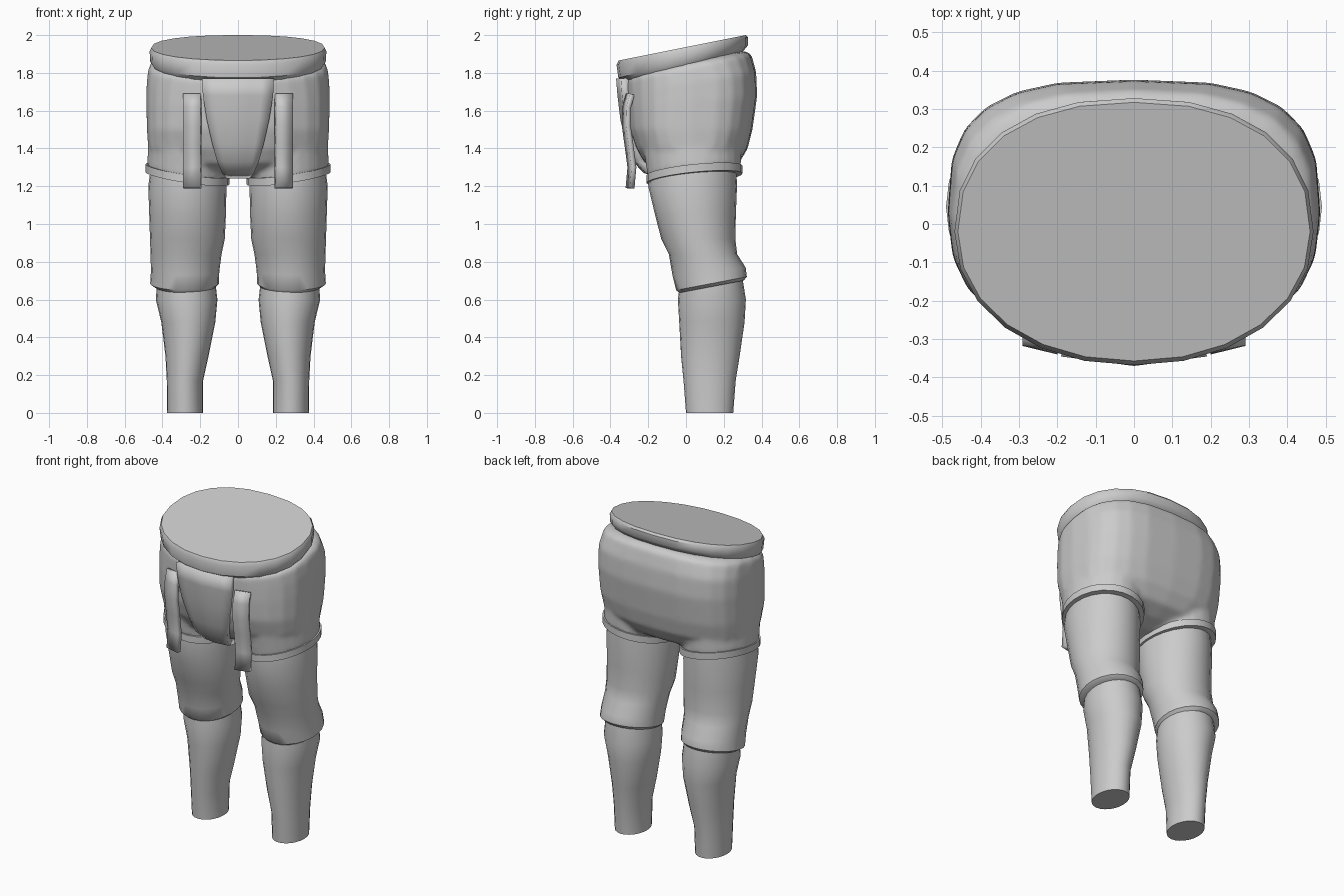
import bpy
import bmesh
from math import cos, sin, pi, radians, copysign

cube = bpy.data.objects.get("Cube")
if cube:
    bpy.data.objects.remove(cube, do_unlink=True)

grey = bpy.data.materials.new("plain grey")
grey.use_nodes = True
grey.diffuse_color = (0.6, 0.6, 0.6, 1)
grey.node_tree.nodes["Principled BSDF"].inputs["Base Color"].default_value = (0.6, 0.6, 0.6, 1)

SIDES = 24


def ring(bm, cx, cy, z, rx, ry, slope_x=0, slope_y=0, front=2.0, back=2.0):
    """Rounded cross-section, tilted by the slopes; front and back set its squareness."""
    verts = []
    for i in range(SIDES):
        a = 2 * pi * i / SIDES
        power = 2 / (back if sin(a) > 0 else front)
        dx = rx * copysign(abs(cos(a)) ** power, cos(a))
        dy = ry * copysign(abs(sin(a)) ** power, sin(a))
        verts.append(bm.verts.new((cx + dx, cy + dy, z + slope_x * dx + slope_y * dy)))
    return verts


def loft(bm, sections):
    """Skin a stack of cross-sections and close both ends."""
    rings = [ring(bm, *s) for s in sections]
    for a, b in zip(rings, rings[1:]):
        for i in range(SIDES):
            j = (i + 1) % SIDES
            bm.faces.new((a[i], a[j], b[j], b[i]))
    bm.faces.new(rings[0])
    bm.faces.new(rings[-1])


def finish(name, bm, mirror=False, closed=True):
    if closed:
        bmesh.ops.recalc_face_normals(bm, faces=bm.faces)
    mesh = bpy.data.meshes.new(name)
    bm.to_mesh(mesh)
    bm.free()
    mesh.materials.append(grey)
    obj = bpy.data.objects.new(name, mesh)
    bpy.context.collection.objects.link(obj)
    bpy.ops.object.select_all(action='DESELECT')
    obj.select_set(True)
    bpy.context.view_layer.objects.active = obj
    bpy.ops.object.shade_smooth_by_angle(angle=radians(40))
    if mirror:
        obj.modifiers.new("Mirror", 'MIRROR')
    return obj


def lofted(name, sections, mirror=False):
    bm = bmesh.new()
    loft(bm, sections)
    return finish(name, bm, mirror)


def panel(name, rows, thickness, mirror=False):
    """Cloth panel facing the front, given as rows of points and thickened inward."""
    bm = bmesh.new()
    grid = [[bm.verts.new(p) for p in row] for row in rows]
    for a, b in zip(grid, grid[1:]):
        for j in range(len(a) - 1):
            bm.faces.new((a[j], b[j], b[j + 1], a[j + 1]))
    obj = finish(name, bm, mirror, closed=False)
    solid = obj.modifiers.new("Thickness", 'SOLIDIFY')
    solid.thickness = thickness
    solid.offset = -1


# Breeches: hips and two short legs fused into one smooth shell
bm = bmesh.new()
loft(bm, [
    (0, 0.00, 1.850, 0.450, 0.310, 0, 0.22, 2.2, 2.4),
    (0, 0.01, 1.830, 0.474, 0.337, 0, 0.20, 2.3, 2.7),
    (0, 0.025, 1.75, 0.484, 0.347, 0, 0.15, 2.4, 3.0),
    (0, 0.03, 1.65, 0.486, 0.347, 0, 0.08, 2.5, 3.0),
    (0, 0.025, 1.50, 0.483, 0.327, 0, 0, 2.6, 3.0),
    (0, 0.03, 1.40, 0.476, 0.297, 0, 0, 2.6, 2.8),
    (0, 0.03, 1.32, 0.420, 0.250, 0, 0, 2.5, 2.5),
    (0, 0.03, 1.27, 0.300, 0.160),
    (0, 0.03, 1.245, 0.20, 0.070)])
for side in (-1, 1):
    loft(bm, [
        (side * 0.25, 0.03, 1.55, 0.190, 0.240),
        (side * 0.268, 0.035, 1.40, 0.208, 0.260, side * 0.07, 0.05),
        (side * 0.27, 0.045, 1.265, 0.213, 0.246, side * 0.15, 0.1)])
breeches = finish("breeches", bm)
fuse = breeches.modifiers.new("Fuse", 'REMESH')
fuse.mode = 'VOXEL'
fuse.voxel_size = 0.014
fuse.use_smooth_shade = True
soften = breeches.modifiers.new("Soften", 'SMOOTH')
soften.factor = 0.5
soften.iterations = 8

# Waistband, tilted down toward the front and closed on top
lofted("waistband", [
    (0, -0.015, 1.835, 0.448, 0.318, 0, 0.25, 2.1, 2.3),
    (0, -0.015, 1.860, 0.465, 0.343, 0, 0.25, 2.1, 2.3),
    (0, -0.02, 1.915, 0.468, 0.348, 0, 0.21, 2.1, 2.3),
    (0, -0.02, 1.933, 0.459, 0.337, 0, 0.20, 2.1, 2.3)])

# Trim bands around the breeches hems
lofted("hem_band", [
    (0.268, 0.045, 1.242, 0.222, 0.254, 0.15, 0.1),
    (0.268, 0.045, 1.284, 0.222, 0.254, 0.15, 0.1)], mirror=True)

# Thigh sleeves ending just below the knee
lofted("thigh", [
    (0.268, 0.04, 1.33, 0.190, 0.225),
    (0.268, 0.035, 1.20, 0.207, 0.235),
    (0.267, 0.05, 1.05, 0.203, 0.214),
    (0.268, 0.065, 0.92, 0.198, 0.196),
    (0.275, 0.09, 0.84, 0.188, 0.181),
    (0.280, 0.122, 0.75, 0.181, 0.194, 0, 0.1),
    (0.283, 0.135, 0.685, 0.182, 0.187, 0, 0.19),
    (0.280, 0.135, 0.668, 0.160, 0.170, 0, 0.19)], mirror=True)

# Lower legs tapering to flat cut ankles
lofted("lower_leg", [
    (0.275, 0.135, 0.74, 0.150, 0.160),
    (0.272, 0.137, 0.60, 0.163, 0.180),
    (0.263, 0.137, 0.48, 0.143, 0.173),
    (0.270, 0.129, 0.30, 0.114, 0.155),
    (0.281, 0.125, 0.17, 0.096, 0.138),
    (0.280, 0.125, 0.00, 0.095, 0.125)], mirror=True)

# Front flap narrowing toward the crotch: height, half width, depth
flap = [(1.77, 0.19, -0.37), (1.68, 0.186, -0.363), (1.55, 0.165, -0.347),
        (1.42, 0.135, -0.315), (1.33, 0.11, -0.28), (1.27, 0.085, -0.225),
        (1.24, 0.06, -0.13)]
panel("front_flap", [[(w * u, y + 0.13 * w * abs(u), z) for u in (-1, -0.67, -0.33, 0, 0.33, 0.67, 1)]
                     for z, w, y in flap], 0.045)

# Hanging straps either side of the flap
strap = [(1.69, -0.318), (1.62, -0.338), (1.52, -0.340), (1.42, -0.326),
         (1.30, -0.310), (1.19, -0.320)]
panel("hanging_strap", [[(0.20, y, z), (0.29, y + 0.022, z)] for z, y in strap], 0.026, mirror=True)
